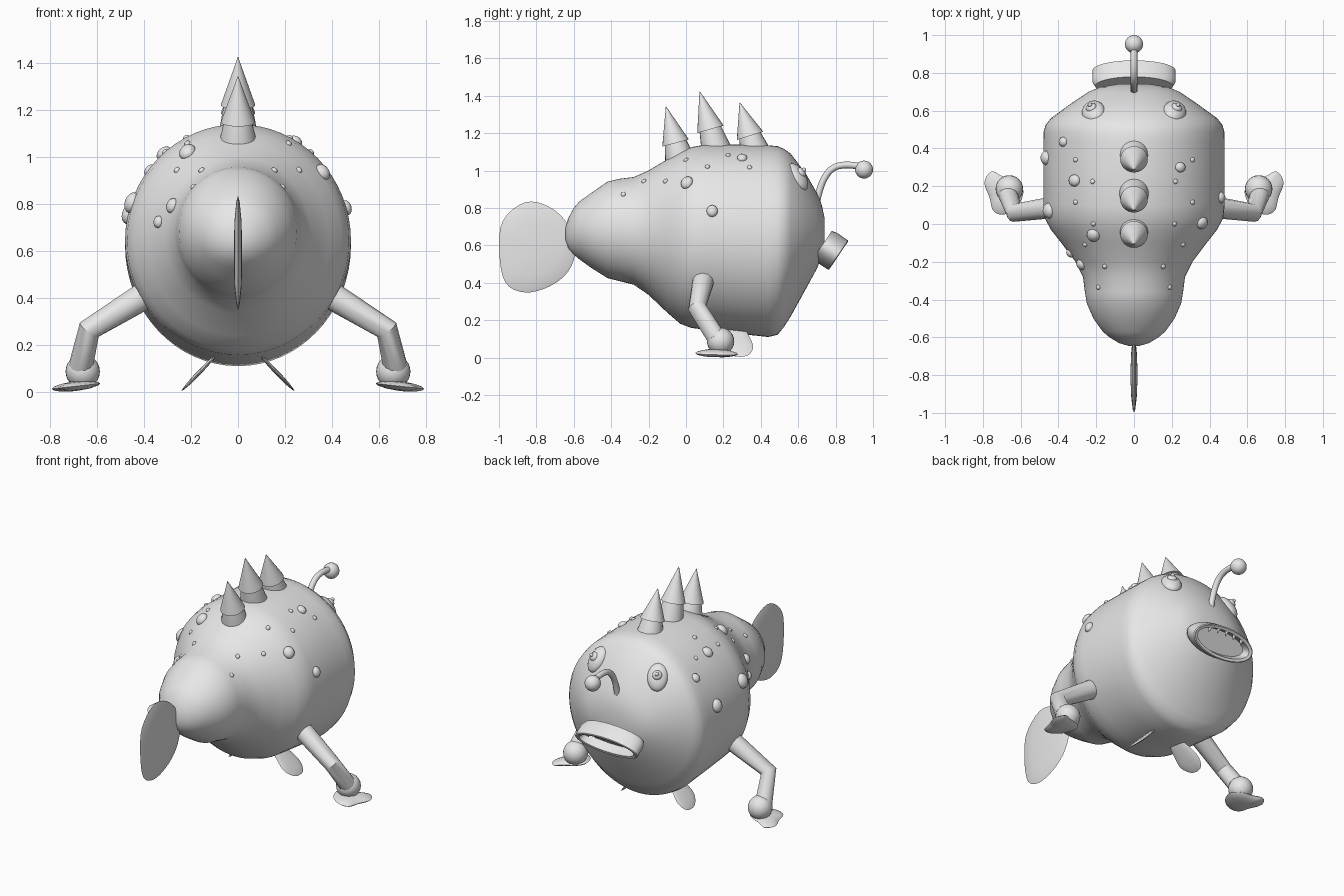
import bpy, bmesh, math
from mathutils import Vector, Matrix

if "Cube" in bpy.data.objects:
    bpy.data.objects.remove(bpy.data.objects["Cube"])

SKIN = bpy.data.materials.new("plain_grey")
SKIN.diffuse_color = (0.8, 0.8, 0.8, 1)
SKIN.use_nodes = True
SKIN.node_tree.nodes["Principled BSDF"].inputs["Base Color"].default_value = SKIN.diffuse_color


def finish(name, bm, angle=40):
    bmesh.ops.recalc_face_normals(bm, faces=bm.faces)
    me = bpy.data.meshes.new(name)
    bm.to_mesh(me)
    bm.free()
    me.materials.append(SKIN)
    me.shade_smooth()
    me.set_sharp_from_angle(angle=math.radians(angle))
    ob = bpy.data.objects.new(name, me)
    bpy.context.collection.objects.link(ob)
    return ob


def loft(name, rings, angle=40):
    """Skin a list of closed rings and cap both ends."""
    bm = bmesh.new()
    rows = [[bm.verts.new(p) for p in r] for r in rings]
    n = len(rows[0])
    for a, b in zip(rows, rows[1:]):
        for i in range(n):
            j = (i + 1) % n
            bm.faces.new((a[i], a[j], b[j], b[i]))
    bm.faces.new(rows[0])
    bm.faces.new(rows[-1][::-1])
    return finish(name, bm, angle)


def ellipse(c, u, v, n=32):
    return [Vector(c) + Vector(u) * math.cos(t) + Vector(v) * math.sin(t)
            for t in (2 * math.pi * i / n for i in range(n))]


def blob(name, loc, size, normal=(0, 0, 1), seg=16):
    """Ellipsoid whose local z follows the normal, local y points upward."""
    rot = Vector(normal).to_track_quat('Z', 'Y').to_matrix().to_4x4()
    bm = bmesh.new()
    bmesh.ops.create_uvsphere(bm, u_segments=seg, v_segments=max(8, seg // 2), radius=1,
                              matrix=Matrix.Translation(loc) @ rot @ Matrix.Diagonal((*size, 1)))
    return finish(name, bm, 60)


def cone_stack(name, base, direction, profile, n=24):
    """Turned profile of (height, radius) pairs along a direction."""
    d = Vector(direction).normalized()
    u = d.orthogonal().normalized()
    v = d.cross(u)
    return loft(name, [ellipse(Vector(base) + d * h, u * r, v * r, n) for h, r in profile])


def tube(name, points, radii, bezier=False):
    cu = bpy.data.curves.new(name, 'CURVE')
    cu.dimensions = '3D'
    cu.bevel_depth = 1
    cu.bevel_resolution = 4
    cu.use_fill_caps = True
    sp = cu.splines.new('NURBS' if bezier else 'POLY')
    sp.points.add(len(points) - 1)
    for p, co, r in zip(sp.points, points, radii):
        p.co = (*co, 1)
        p.radius = r
    if bezier:
        sp.use_endpoint_u = True
        sp.order_u = 4
    tmp = bpy.data.objects.new(name + "_path", cu)
    bpy.context.collection.objects.link(tmp)
    bm = bmesh.new()
    bm.from_mesh(tmp.to_mesh())
    tmp.to_mesh_clear()
    bpy.data.objects.remove(tmp)
    return finish(name, bm, 35)


def fin(name, outline, place, thick):
    """Lens-shaped blade from a smoothed closed outline; place maps (u, v, w) to space."""
    n = len(outline)
    pts = []
    for i in range(n):
        p = [Vector(outline[(i + k - 1) % n]) for k in range(4)]
        for t in (0, .25, .5, .75):
            pts.append(.5 * (2 * p[1] + (p[2] - p[0]) * t + (2 * p[0] - 5 * p[1] + 4 * p[2] - p[3]) * t * t
                             + (3 * p[1] - p[0] - 3 * p[2] + p[3]) * t ** 3))
    c = sum(pts, Vector((0, 0))) / len(pts)
    rings = []
    for s, w in ((.2, -1), (.6, -.8), (.9, -.4), (1, 0), (.9, .4), (.6, .8), (.2, 1)):
        rings.append([Vector(place(*(c + (p - c) * s), w * thick)) for p in pts])
    return loft(name, rings, 60)


# Body: stations of (y, top, bottom, half width)
BODY = [(-.645, .69, .63, .03), (-.63, .745, .585, .08), (-.60, .80, .55, .13), (-.57, .835, .525, .165),
        (-.5, .885, .475, .215), (-.42, .94, .425, .25), (-.36, .955, .41, .26), (-.28, .965, .39, .27),
        (-.2, 1.0, .335, .31), (-.1, 1.06, .24, .385), (-.03, 1.1, .18, .44), (.03, 1.125, .158, .472),
        (.1, 1.138, .15, .48), (.3, 1.138, .125, .48), (.44, 1.135, .11, .48), (.49, 1.13, .122, .478),
        (.525, 1.115, .165, .468), (.56, 1.09, .22, .44), (.64, .985, .365, .33), (.70, .88, .475, .24),
        (.725, .82, .54, .18), (.74, .75, .62, .09)]
loft("body", [ellipse((0, y, (t + b) / 2), (w, 0, 0), (0, 0, (t - b) / 2), 64) for y, t, b, w in BODY], 50)


def station(y):
    for a, b in zip(BODY, BODY[1:]):
        if a[0] <= y <= b[0]:
            f = (y - a[0]) / (b[0] - a[0])
            return [p + (q - p) * f for p, q in zip(a, b)][1:]


def on_back(x, y):
    """Point on the upper body surface above (x, y)."""
    t, b, w = station(y)
    k = max(-.985, min(.985, x / w))
    return Vector((k * w, y, (t + b) / 2 + (t - b) / 2 * math.sqrt(1 - k * k)))


def wart(name, x, y, r):
    p = on_back(x, y)
    t, b, w = station(y)
    slope = (station(y + .03)[2] - station(y - .03)[2]) / .06
    nrm = Vector((p.x, 0, p.z - (t + b) / 2)).normalized() - Vector((0, slope, 0))
    blob(name, p, (r, r * 1.1, r * .75), nrm)


# Warts: small ones mirrored, large ones scattered
for x, y in ((.31, .34), (.22, .225), (.31, .115), (.215, 0), (.26, -.11), (.155, -.225), (.19, -.335)):
    for s in (-1, 1):
        wart("small_wart", s * x, y, .013)
for x, y, r in ((.245, .3, .027), (.36, .005, .034), (.46, .14, .03), (-.465, .35, .038), (-.375, .435, .026),
                (-.315, .23, .032), (-.45, .07, .042), (-.215, -.06, .036), (-.37, -.155, .024), (-.28, -.215, .03)):
    wart("large_wart", x, y, r)

# Back spikes: flared collar with an overhanging cone
for (by, bz), (ty, tz), h in (((-.03, 1.05), (-.107, 1.342), .10), ((.165, 1.10), (.073, 1.423), .125),
                              ((.372, 1.09), (.287, 1.364), .10)):
    d = Vector((0, ty - by, tz - bz))
    cone_stack("back_spike", (0, by, bz), d,
               [(-.03, .085), (0, .083), (h, .06), (h, .073), (h + .01, .07), (d.length, .001)])

# Tail fin
fin("tail_fin", [(-.98, .73), (-.86, .83), (-.73, .805), (-.63, .71), (-.59, .58), (-.63, .46), (-.73, .38),
                 (-.86, .348), (-.965, .40), (-.998, .56)], lambda u, v, w: (w, u, v), .018)

# Lure stalk and bulb
tube("lure_stalk", [(0, .69, .79), (0, .71, .89), (0, .74, .99), (0, .82, 1.045), (0, .94, 1.02)], [.018] * 5, True)
blob("lure_bulb", (0, .952, 1.005), (.048,) * 3, seg=24)

# Mouth: oval lip with a recessed floor, facing forward and down
AX, UP, C = Vector((0, .83, -.56)), Vector((0, .56, .83)), Vector((0, .813, .548))
lip = [(-.10, .205, .088), (-.07, .22, .095), (0, .22, .095), (.004, .213, .089),
       (0, .193, .073), (-.055, .185, .066)]
loft("mouth_lip", [ellipse(C + AX * d, (a, 0, 0), UP * b, 48) for d, a, b in lip])
for x in (-.12, -.06, 0, .06, .12):
    root = C - AX * .012 + Vector((x, 0, 0)) + UP * .078 * math.sqrt(1 - (x / .2) ** 2)
    cone_stack("tooth", root, -UP + AX * .15, [(0, .014), (.035, .001)], 10)

for s in (-1, 1):
    # Eye, iris and pupil
    nrm = Vector((s * .38, .74, .55)).normalized()
    eye = Vector((s * .215, .595, .965))
    blob("eye", eye, (.062, .085, .04), nrm, 24)
    blob("iris", eye + nrm * .028 + Vector((0, 0, .008)), (.03, .03, .022), nrm)
    blob("pupil", eye + nrm * .048 + Vector((0, 0, .012)), (.012, .012, .012), nrm, 12)

    # Leg, ankle ball and webbed foot
    tube("leg", [(s * .38, .095, .42), (s * .632, .06, .265), (s * .668, .16, .11)], [.06, .05, .052])
    blob("ankle", (s * .66, .185, .087), (.073,) * 3, seg=24)
    fin("foot", [(.585, .17), (.62, .09), (.69, .05), (.745, .07), (.765, .14), (.792, .22), (.755, .278),
                 (.70, .255), (.62, .225)],
        lambda u, v, w: (s * u, v, .036 - (u - .585) * .11 + w), .02)

    # Belly fin
    fin("belly_fin", [(.22, -.03), (.30, -.03), (.345, .06), (.358, .13), (.325, .185), (.25, .185), (.195, .13),
                      (.195, .06)],
        lambda u, v, w: (s * (.108 + v * .69 + w * .72), u, .142 - v * .72 + w * .69), .009)
